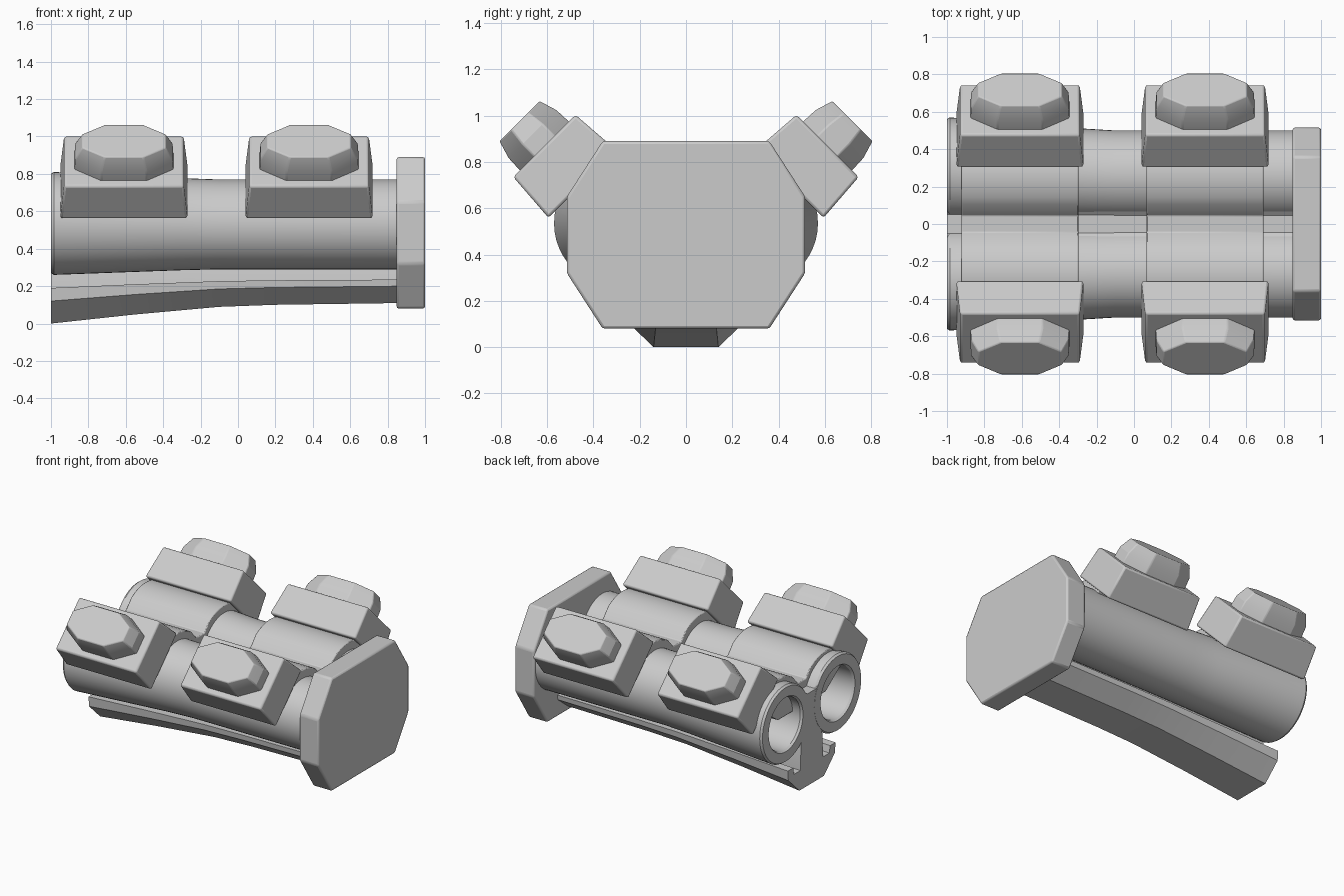
import bpy, bmesh, math
from mathutils import Matrix, Vector

if "Cube" in bpy.data.objects:
    bpy.data.objects.remove(bpy.data.objects["Cube"], do_unlink=True)

grey = bpy.data.materials.new("plain grey")
grey.use_nodes = True
colour = (0.6, 0.6, 0.6, 1)
grey.diffuse_color = colour
grey.node_tree.nodes["Principled BSDF"].inputs["Base Color"].default_value = colour


def loft(name, rings, matrix=Matrix(), bevel=0, angle=30):
    """Skin equal-length rings of points, cap both ends."""
    bm = bmesh.new()
    loops = [[bm.verts.new(matrix @ Vector(p)) for p in ring] for ring in rings]
    n = len(loops[0])
    for a, b in zip(loops, loops[1:]):
        for i in range(n):
            j = (i + 1) % n
            bm.faces.new((a[i], a[j], b[j], b[i]))
    bm.faces.new(loops[0])
    bm.faces.new(loops[-1])
    bmesh.ops.recalc_face_normals(bm, faces=bm.faces)
    mesh = bpy.data.meshes.new(name)
    bm.to_mesh(mesh)
    bm.free()
    mesh.materials.append(grey)
    obj = bpy.data.objects.new(name, mesh)
    bpy.context.collection.objects.link(obj)
    if bevel:
        mod = obj.modifiers.new("edge_bevel", "BEVEL")
        mod.width = bevel
        mod.segments = 2
        mod.limit_method = "ANGLE"
        mod.angle_limit = math.radians(25)
    bpy.ops.object.select_all(action="DESELECT")
    obj.select_set(True)
    bpy.context.view_layer.objects.active = obj
    bpy.ops.object.shade_smooth_by_angle(angle=math.radians(angle))
    return obj


def circle(x, y, z, r, n=48):
    steps = [2 * math.pi * i / n for i in range(n)]
    return [(x, y + r * math.cos(a), z + r * math.sin(a)) for a in steps]


def octagon(h, a, b, ca, cb):
    """Stretched octagon in the local plane at height h."""
    q = [(a, b * cb), (a * ca, b)]
    pts = q + [(-x, y) for x, y in reversed(q)]
    pts += [(-x, -y) for x, y in pts]
    return [(x, y, h) for x, y in pts]


def rect(h, a, b):
    return [(a, b, h), (-a, b, h), (-a, -b, h), (a, -b, h)]


# End plate
half_plate = [(0.36, 0.08), (0.515, 0.32), (0.515, 0.65), (0.36, 0.89)]
plate = half_plate + [(-y, z) for y, z in reversed(half_plate)]
loft("end_plate", [[(x, y, z) for y, z in plate] for x in (0.848, 1.0)], bevel=0.012)

for side, word in ((1, "left"), (-1, "right")):
    # Open tube with flared mouth and bore
    sections = [(0.9, 0.26, 0.53, 0.24), (-0.1, 0.26, 0.53, 0.24),
                (-0.3, 0.266, 0.531, 0.246), (-0.985, 0.295, 0.535, 0.275),
                (-1, 0.295, 0.535, 0.265), (-1, 0.295, 0.535, 0.195),
                (-0.985, 0.295, 0.535, 0.185), (-0.3, 0.27, 0.53, 0.185)]
    loft(f"{word}_tube", [circle(x, side * y, z, r) for x, y, z, r in sections])

    for xc, place in ((0.38, "near"), (-0.61, "far")):
        # Tilted local frame: length, height of face, outward
        d = math.sqrt(0.5)
        v, u = Vector((0, -side * d, d)), Vector((0, side * d, d))
        m = Matrix((Vector((1, 0, 0)), v, u)).transposed().to_4x4()
        m.translation = Vector((xc, 0, 0)) + v * 0.182
        # Housing block and faceted cap
        loft(f"{word}_{place}_block", [rect(0.815, 0.34, 0.207), rect(1.047, 0.32, 0.19)],
             m, bevel=0.012)
        cap = [(1.03, 0.265, 0.15), (1.12, 0.26, 0.146),
               (1.18, 0.232, 0.128), (1.199, 0.222, 0.122)]
        loft(f"{word}_{place}_cap", [octagon(h, a, b, 0.46, 0.42) for h, a, b in cap],
             m, bevel=0.006, angle=20)

# Saddles draped over the tubes between the blocks
for xc, place in ((0.38, "near"), (-0.61, "far")):
    arc = [math.radians(a) for a in range(35, 131, 8)]
    half = [(0.27, 0.535)]
    half += [(0.265 + 0.295 * math.cos(a), 0.535 + 0.295 * math.sin(a)) for a in arc]
    half += [(0.045, 0.715)]
    profile = half + [(-y, z) for y, z in reversed(half)]
    loft(f"{place}_saddle", [[(xc + s * 0.313, y, z) for y, z in profile] for s in (-1, 1)],
         bevel=0.006)

# Web and slotted keel: half width, height at the mouth, height at the plate
keel = [(0.14, 0, 0.11), (0.265, 0.12, 0.2), (0.27, 0.19, 0.235), (0.21, 0.19, 0.235),
        (0.2, 0.14, 0.2), (0.13, 0.14, 0.2), (0.12, 0.32, 0.32), (0.06, 0.535, 0.53),
        (0.11, 0.71, 0.7), (0.05, 0.66, 0.655)]
keel += [(-y, a, b) for y, a, b in reversed(keel)]
stations = [(-0.999, 1), (-0.55, 0.56), (-0.1, 0.19), (0.2, 0.09), (0.9, 0)]
loft("web_and_keel", [[(x, y * (0.92 + 0.08 * t), b + (a - b) * t) for y, a, b in keel]
                      for x, t in stations], angle=15)
